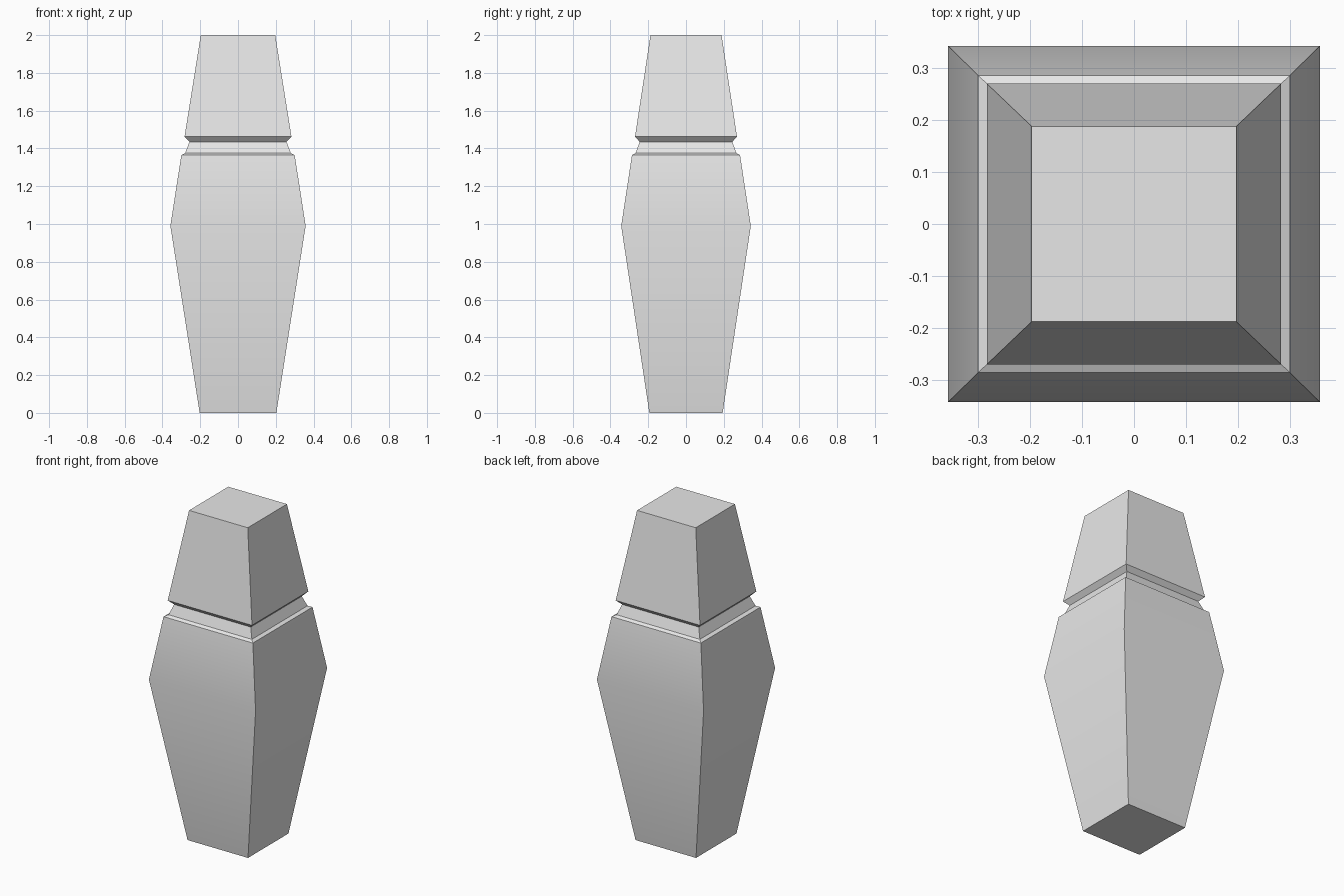
import bpy
import bmesh
import math

cube = bpy.data.objects.get("Cube")
if cube:
    bpy.data.objects.remove(cube, do_unlink=True)

stone = bpy.data.materials.new("plain grey")
stone.use_nodes = True
grey = (0.8, 0.8, 0.8, 1.0)
stone.diffuse_color = grey
stone.node_tree.nodes["Principled BSDF"].inputs["Base Color"].default_value = grey


def square_loft(name, profile, close_bottom=False, close_top=False):
    """Stack rectangular rings given as (height, half width, half depth)."""
    bm = bmesh.new()
    rings = []
    for z, x, y in profile:
        corners = ((-x, -y), (x, -y), (x, y), (-x, y))
        rings.append([bm.verts.new((cx, cy, z)) for cx, cy in corners])
    for low, high in zip(rings, rings[1:]):
        for i in range(4):
            j = (i + 1) % 4
            bm.faces.new((low[i], low[j], high[j], high[i]))
    if close_bottom:
        bm.faces.new(rings[0][::-1])
    if close_top:
        bm.faces.new(rings[-1])
    mesh = bpy.data.meshes.new(name)
    bm.to_mesh(mesh)
    bm.free()
    mesh.materials.append(stone)
    obj = bpy.data.objects.new(name, mesh)
    bpy.context.collection.objects.link(obj)
    bpy.ops.object.select_all(action="DESELECT")
    obj.select_set(True)
    bpy.context.view_layer.objects.active = obj
    bpy.ops.object.shade_smooth_by_angle(angle=math.radians(30))
    return obj


# Tapered body, widest at mid height
square_loft("body", [(0, 0.203, 0.194), (0.99, 0.358, 0.343),
                     (1.365, 0.3, 0.286)], close_bottom=True)

# Small ledge and narrowing neck
square_loft("neck", [(1.365, 0.3, 0.286), (1.375, 0.28, 0.267),
                     (1.435, 0.257, 0.245)])

# Overhanging tapered cap
square_loft("cap", [(1.435, 0.257, 0.245), (1.462, 0.283, 0.27),
                    (2.0, 0.197, 0.188)], close_top=True)
